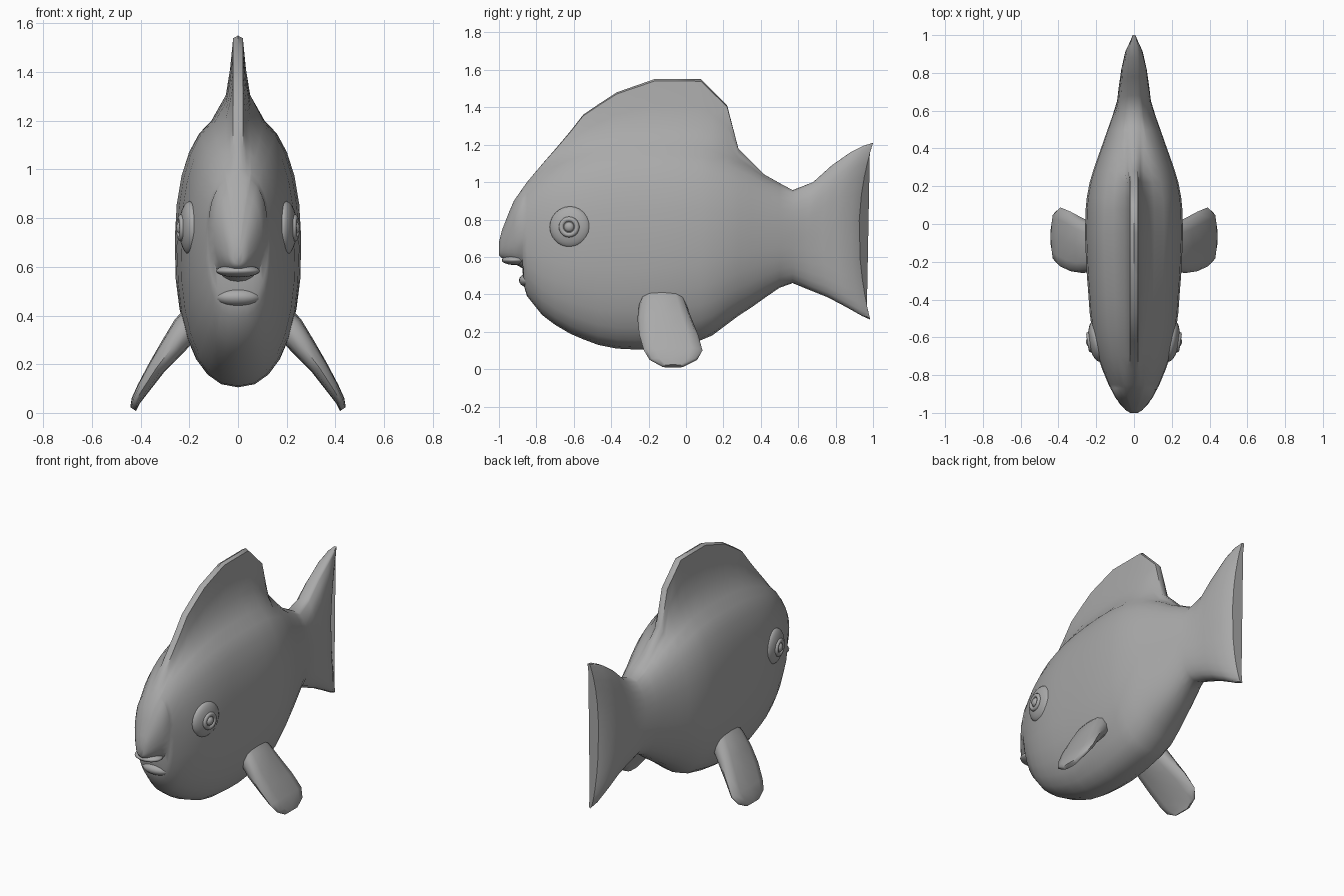
import bpy, bmesh, math

if "Cube" in bpy.data.objects:
    bpy.data.objects.remove(bpy.data.objects["Cube"])

grey = bpy.data.materials.new("fish_grey")
grey.diffuse_color = (0.4, 0.4, 0.4, 1)
grey.use_nodes = True
grey.node_tree.nodes["Principled BSDF"].inputs["Base Color"].default_value = grey.diffuse_color


def finish(obj, angle=50):
    obj.data.materials.clear()
    obj.data.materials.append(grey)
    bpy.ops.object.select_all(action='DESELECT')
    obj.select_set(True)
    bpy.context.view_layer.objects.active = obj
    bpy.ops.object.shade_smooth_by_angle(angle=math.radians(angle))


def loft(name, rings):
    """Skin a list of equal closed rings and cap both ends."""
    bm = bmesh.new()
    rows = [[bm.verts.new(p) for p in r] for r in rings]
    n = len(rows[0])
    for a, b in zip(rows, rows[1:]):
        for i in range(n):
            j = (i + 1) % n
            bm.faces.new((a[i], a[j], b[j], b[i]))
    bm.faces.new(rows[0])
    bm.faces.new(rows[-1])
    bmesh.ops.recalc_face_normals(bm, faces=bm.faces)
    me = bpy.data.meshes.new(name)
    bm.to_mesh(me)
    bm.free()
    obj = bpy.data.objects.new(name, me)
    bpy.context.collection.objects.link(obj)
    finish(obj)
    return obj


def spow(v, e):
    return math.copysign(abs(v) ** e, v)


def body_ring(y, zb, zt, w, zf=None, ytop=None, ybot=None, n=2.3):
    """Rounded flank section, drawn up into a thin dorsal fin when zf > zt."""
    zf = zt if zf is None else zf
    c, h = (zt + zb) / 2, (zt - zb) / 2
    half = [(0, zb)]
    for k in range(1, 13):
        a = math.radians(-90 + k * 13.2)
        half.append((w * math.cos(a) ** (2 / n), c + h * spow(math.sin(a), 2 / n)))
    x0, z0 = half[-1]
    for f, fw in ((0.3, 0.05), (0.6, 0.033), (0.97, 0.02)):
        half.append((min(fw, x0 * (1 - 0.25 * f)), z0 + (zf - z0) * f))
    half.append((0, zf))

    def place(x, z):
        t = (z - c) / h
        end = ytop if t > 0 else ybot
        return (x, y if end is None else y + (end - y) * min(1, t * t), z)
    return ([place(x, z) for x, z in half] +
            [place(-x, z) for x, z in half[-2:0:-1]])


# Body with dorsal fin: y, bottom, back, half width, fin top
body = [
    (-1.0, 0.61, 0.68, 0.02), (-0.985, 0.595, 0.74, 0.045),
    (-0.95, 0.578, 0.83, 0.075), (-0.92, 0.565, 0.90, 0.098),
    (-0.875, 0.54, 0.965, 0.122), (-0.868, 0.45, 0.975, 0.125),
    (-0.85, 0.39, 1.0, 0.135), (-0.77, 0.29, 1.07, 0.168, 1.095),
    (-0.70, 0.237, 1.11, 0.193, 1.175), (-0.62, 0.19, 1.15, 0.212, 1.27),
    (-0.55, 0.16, 1.175, 0.224, 1.36), (-0.47, 0.13, 1.20, 0.235, 1.415),
    (-0.37, 0.11, 1.22, 0.242, 1.48), (-0.27, 0.105, 1.23, 0.25, 1.515),
    (-0.17, 0.107, 1.235, 0.255, 1.55), (-0.05, 0.125, 1.235, 0.26, 1.55),
    (0.08, 0.155, 1.22, 0.256, 1.55), (0.14, 0.18, 1.20, 0.25, 1.49),
    (0.22, 0.24, 1.165, 0.235, 1.41), (0.28, 0.285, 1.13, 0.217, 1.18),
    (0.35, 0.33, 1.09, 0.193, 1.11), (0.42, 0.38, 1.04, 0.168),
    (0.50, 0.435, 0.995, 0.14), (0.57, 0.46, 0.957, 0.115),
]
rings = [body_ring(*s) for s in body]
# Tail fin: mid y, bottom, top, half width, tip y values
for y, zb, zt, w, yt, yb, n in [
        (0.65, 0.415, 1.0, 0.09, 0.68, 0.68, 2.4),
        (0.73, 0.383, 1.09, 0.08, 0.78, 0.76, 2.7),
        (0.80, 0.33, 1.16, 0.07, 0.88, 0.86, 3.0),
        (0.88, 0.285, 1.195, 0.052, 0.95, 0.94, 3.0),
        (0.925, 0.265, 1.21, 0.02, 1.0, 0.985, 3.0)]:
    rings.append(body_ring(y, zb, zt, w, None, yt, yb, n))
loft("body", rings)

# Pectoral fins: x, z, front y, rear y, half thickness
fin = [(0.16, 0.42, -0.22, -0.03, 0.05), (0.21, 0.35, -0.25, 0.0, 0.06),
       (0.27, 0.27, -0.26, 0.03, 0.05), (0.335, 0.185, -0.25, 0.065, 0.036),
       (0.39, 0.10, -0.225, 0.088, 0.027), (0.42, 0.05, -0.195, 0.06, 0.02),
       (0.431, 0.016, -0.13, -0.01, 0.014)]
for side, label in ((1, "right"), (-1, "left")):
    rings = []
    for x, z, y0, y1, t in fin:
        ring = []
        for k in range(12):
            a = k * math.tau / 12
            d = t * spow(math.sin(a), 0.7)
            ring.append((side * (x + 0.83 * d),
                         (y0 + y1) / 2 + (y1 - y0) / 2 * spow(math.cos(a), 0.7),
                         z + 0.56 * d))
        rings.append(ring)
    loft(label + "_pectoral_fin", rings)


def ball(name, loc, scale, turn=0):
    bpy.ops.mesh.primitive_uv_sphere_add(segments=20, ring_count=12, location=loc,
                                         rotation=(0, 0, turn))
    obj = bpy.context.object
    obj.name, obj.scale = name, scale
    finish(obj)


# Eyes: soft mound, raised rim and eyeball
for side, label in ((1, "right"), (-1, "left")):
    turn = -side * 0.15
    ball(label + "_eye_mound", (side * 0.198, -0.62, 0.76), (0.042, 0.11, 0.11), turn)
    bpy.ops.mesh.primitive_torus_add(
        major_segments=20, minor_segments=8, major_radius=0.042, minor_radius=0.014,
        location=(side * 0.233, -0.625, 0.76), rotation=(0, math.pi / 2, turn))
    bpy.context.object.name = label + "_eye_rim"
    finish(bpy.context.object)
    ball(label + "_eyeball", (side * 0.232, -0.625, 0.76), (0.022, 0.028, 0.028), turn)

# Lips
ball("lower_lip", (0, -0.835, 0.475), (0.095, 0.058, 0.04))
ball("upper_lip", (0, -0.915, 0.583), (0.09, 0.07, 0.026))
